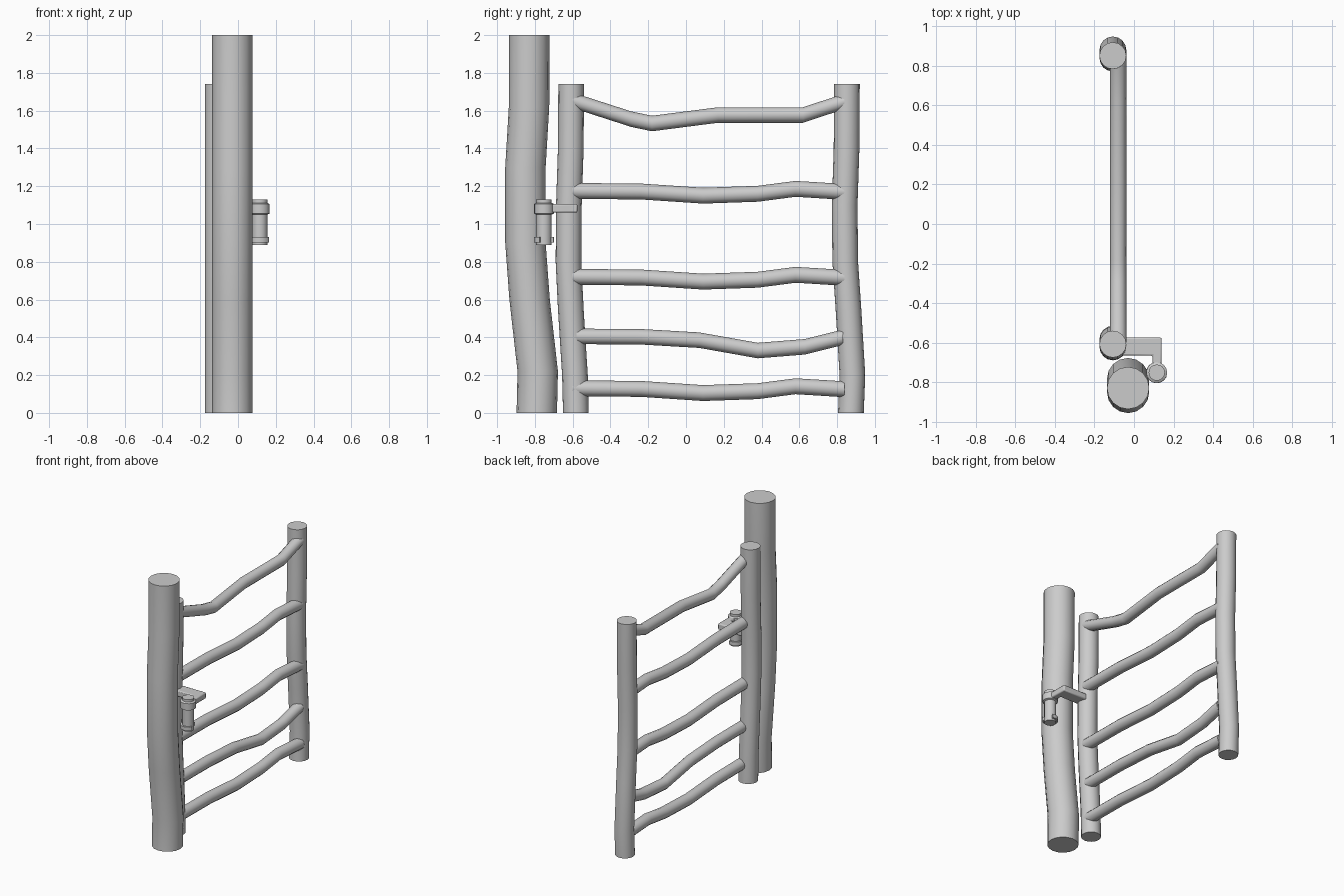
import bpy, bmesh, math
from mathutils import Vector

if "Cube" in bpy.data.objects:
    bpy.data.objects.remove(bpy.data.objects["Cube"])


def finish(name, bm, bevel=0):
    bmesh.ops.recalc_face_normals(bm, faces=bm.faces)
    me = bpy.data.meshes.new(name)
    bm.to_mesh(me)
    bm.free()
    ob = bpy.data.objects.new(name, me)
    bpy.context.collection.objects.link(ob)
    bpy.ops.object.select_all(action='DESELECT')
    ob.select_set(True)
    bpy.context.view_layer.objects.active = ob
    if bevel:
        m = ob.modifiers.new("Bevel", 'BEVEL')
        m.width, m.segments = bevel, 2
    bpy.ops.object.shade_smooth_by_angle(angle=math.radians(40))
    return ob


def bridge(bm, rings, closed=False):
    """Skin a list of vertex rings, capping the ends unless closed."""
    n = len(rings[0])
    pairs = list(zip(rings, rings[1:])) + ([(rings[-1], rings[0])] if closed else [])
    for a, b in pairs:
        for i in range(n):
            j = (i + 1) % n
            bm.faces.new((a[i], a[j], b[j], b[i]))
    if not closed:
        bm.faces.new(rings[0])
        bm.faces.new(rings[-1])


def log(name, path, x, radius, sides, upright):
    """Wavy timber along (y, z) points; rings stay level (upright) or vertical."""
    bm = bmesh.new()
    rings = []
    for y, z in path:
        ring = []
        for i in range(sides):
            a = 2 * math.pi * i / sides
            u, v = radius * math.cos(a), radius * math.sin(a)
            ring.append(bm.verts.new((x + u, y + v, z) if upright else (x + u, y, z + v)))
        rings.append(ring)
    bridge(bm, rings)
    return finish(name, bm)


# Upright timbers
log("gate_post", [(-.79, 0), (-.785, .22), (-.828, .6), (-.85, .9), (-.85, 1.3),
                  (-.831, 1.62), (-.83, 2)], -.03, .107, 16, True)
log("latch_stile", [(-.583, 0), (-.588, .2), (-.61, .55), (-.622, .8), (-.62, 1.1),
                    (-.61, 1.4), (-.608, 1.74)], -.107, .068, 16, True)
log("hinge_stile", [(.873, 0), (.881, .2), (.86, .55), (.843, .8), (.84, 1.1),
                    (.85, 1.4), (.852, 1.74)], -.107, .068, 16, True)

# Rungs: three share one wave, two are individual
wave = [(-.6, .025), (-.24, .022), (.09, 0), (.38, .01), (.58, .036), (.84, .02)]
for i, base in enumerate((.105, .695, 1.15)):
    log(f"rung_{i + 1}", [(y, base + dz) for y, dz in wave], -.08, .042, 12, False)
log("low_rung", [(-.58, .405), (-.24, .403), (.07, .385), (.38, .33), (.63, .35), (.83, .4)],
    -.08, .041, 12, False)
log("top_rung", [(-.6, 1.655), (-.29, 1.555), (-.18, 1.532), (.17, 1.577), (.62, 1.577), (.84, 1.65)],
    -.08, .041, 12, False)

# Latch barrel with collar, turned from a profile
PIN = Vector((.115, -.752))
profile = [(.041, .89), (.041, 1.05), (.053, 1.055), (.053, 1.105), (.041, 1.112), (.041, 1.13)]
bm = bmesh.new()
bridge(bm, [[bm.verts.new((PIN.x + r * math.cos(k * math.pi / 8),
                           PIN.y + r * math.sin(k * math.pi / 8), z)) for k in range(16)]
            for r, z in profile])
finish("latch_barrel", bm)

# Open clip round the foot of the barrel
bm = bmesh.new()
rings = []
for k in range(13):
    a = math.radians(70 + (335 - 70) * k / 12)
    rings.append([bm.verts.new((PIN.x + r * math.cos(a), PIN.y + r * math.sin(a), z))
                  for r, z in ((.038, .903), (.054, .903), (.054, .93), (.038, .93))])
bridge(bm, rings)
finish("latch_clip", bm)

# L-shaped latch arm from stile to barrel
outline = [(-.08, -.575), (.14, -.575), (.14, -.74), (.093, -.74), (.093, -.665), (-.08, -.665)]
bm = bmesh.new()
bridge(bm, [[bm.verts.new((x, y, z)) for x, y in outline] for z in (1.06, 1.106)])
finish("latch_arm", bm, bevel=.008)
